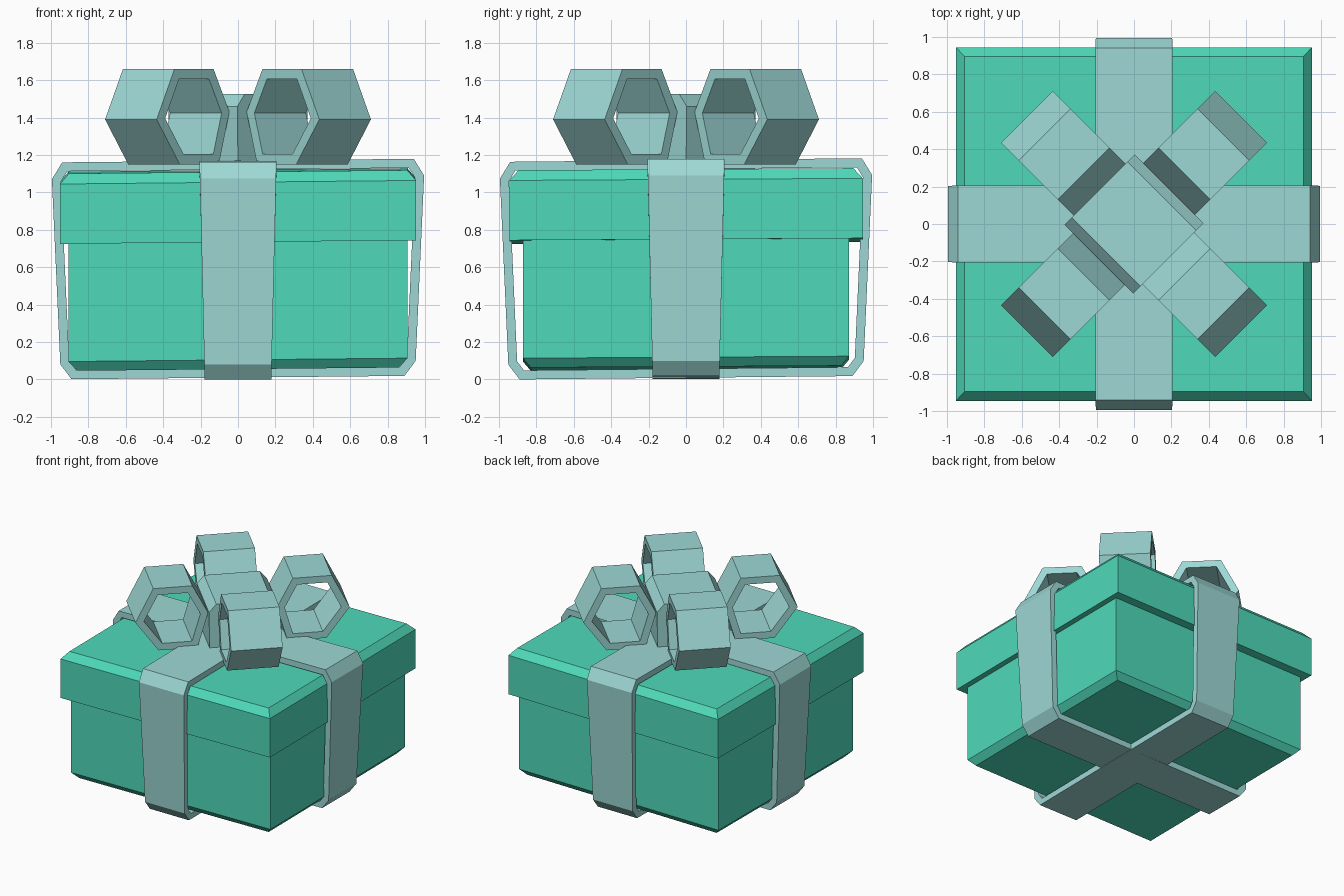
import bpy, math
from mathutils import Vector, Matrix

if "Cube" in bpy.data.objects:
    bpy.data.objects.remove(bpy.data.objects["Cube"])


def material(name, rgb):
    m = bpy.data.materials.new(name)
    m.diffuse_color = (*rgb, 1)
    m.use_nodes = True
    m.node_tree.nodes["Principled BSDF"].inputs["Base Color"].default_value = m.diffuse_color
    return m


GREEN = material("mint green", (0.077, 0.70, 0.49))
TEAL = material("pale teal", (0.34, 0.69, 0.67))


def make(name, verts, faces, mat, matrix=Matrix()):
    me = bpy.data.meshes.new(name)
    me.from_pydata([matrix @ Vector(v) for v in verts], [], faces)
    me.materials.append(mat)
    ob = bpy.data.objects.new(name, me)
    bpy.context.collection.objects.link(ob)
    return ob


def tapered_box(name, levels, mat):
    """Stack of rectangles (half x, half y, z), with the slight hand-made tilt."""
    verts, faces = [], []
    for hx, hy, z in levels:
        for sx, sy in ((-1, -1), (1, -1), (1, 1), (-1, 1)):
            x, y = sx * hx, sy * hy
            verts.append((x, y, z + 0.01 * x + 0.006 * y))
    for l in range(len(levels) - 1):
        for i in range(4):
            j = (i + 1) % 4
            faces.append((4 * l + i, 4 * l + j, 4 * l + 4 + j, 4 * l + 4 + i))
    n = len(verts)
    faces += [(3, 2, 1, 0), (n - 4, n - 3, n - 2, n - 1)]
    return make(name, verts, faces, mat)


def inset(points, d):
    """Mitred inward offset of a counter-clockwise profile."""
    out, n = [], len(points)
    for i in range(n):
        p, a, b = (Vector(points[k % n]) for k in (i, i - 1, i + 1))
        e1, e2 = (p - a).normalized(), (b - p).normalized()
        n1, n2 = Vector((-e1.y, e1.x)), Vector((-e2.y, e2.x))
        out.append(p + (n1 + n2) * d / (1 + n1.dot(n2)))
    return out


def band(name, profile, thick, half_width, mat, matrix):
    """Closed ribbon loop: profile in the local XZ plane, width along local Y."""
    n = len(profile)
    inner = inset(profile, thick)
    verts = []
    for i in range(n):
        w = half_width(profile[i][1])
        for q in (profile[i], inner[i]):
            verts += [(q[0], -w, q[1]), (q[0], w, q[1])]
    faces = []
    for i in range(n):
        a, b = 4 * i, 4 * ((i + 1) % n)
        faces += [(a, b, b + 1, a + 1), (a + 2, a + 3, b + 3, b + 2),
                  (a, a + 2, b + 2, b), (a + 1, b + 1, b + 3, a + 3)]
    return make(name, verts, faces, mat, matrix)


def turn(deg):
    return Matrix.Rotation(math.radians(deg), 4, 'Z')


# box body with chamfered bottom, lid with chamfered top
tapered_box("box_body", [(0.86, 0.83, 0.06), (0.907, 0.872, 0.11), (0.907, 0.872, 0.76)], GREEN)
tapered_box("box_lid", [(0.952, 0.945, 0.74), (0.952, 0.945, 1.06), (0.905, 0.895, 1.115)], GREEN)

# two ribbons wrapped around the box
right = [(0.89, 0.01), (0.95, 0.09), (0.995, 1.08), (0.94, 1.17)]
outline = right + [(-x, z) for x, z in reversed(right)]
for k, name in enumerate(("ribbon_across", "ribbon_front_to_back")):
    prof = [(x, z + 0.01 * x + (0.003 * k if z > 0.5 else -0.001 * k)) for x, z in outline]
    band(name, prof, 0.048, lambda z: 0.178 + 0.024 * z, TEAL, turn(90 * k))

# four hexagonal bow loops on the diagonals
loop = [(0.34, 1.15), (0.635, 1.15), (0.81, 1.39), (0.675, 1.66), (0.38, 1.66), (0.26, 1.43)]
for k in range(4):
    band(f"bow_loop_{k + 1}", loop, 0.055, lambda z: 0.195, TEAL, turn(45 + 90 * k))

# central knot: chamfered block turned to the diagonal
knot = [(-0.26, 1.12), (0.26, 1.12), (0.265, 1.46), (0.21, 1.525), (-0.21, 1.525), (-0.265, 1.46)]
m = len(knot)
make("bow_knot",
     [(x, y, z) for y in (-0.26, 0.26) for x, z in knot],
     [(i, (i + 1) % m, m + (i + 1) % m, m + i)[::-1] for i in range(m)]
     + [tuple(range(m)), tuple(range(2 * m - 1, m - 1, -1))],
     TEAL, turn(45))
